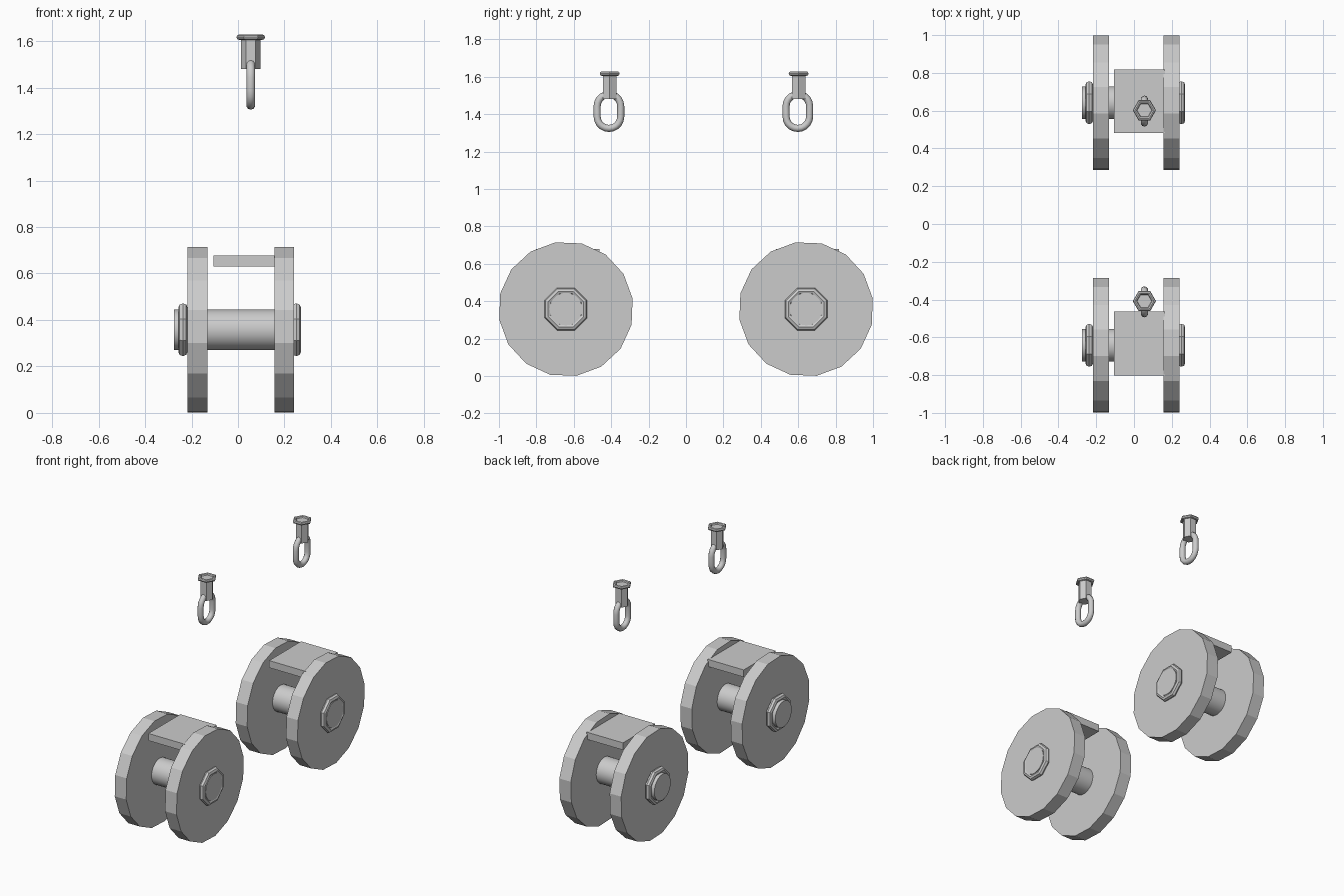
import bpy, bmesh
from math import cos, sin, pi, radians
from mathutils import Matrix

if "Cube" in bpy.data.objects:
    bpy.data.objects.remove(bpy.data.objects["Cube"])

def finish(name, bm, smooth=False):
    bmesh.ops.recalc_face_normals(bm, faces=bm.faces[:])
    me = bpy.data.meshes.new(name)
    bm.to_mesh(me)
    bm.free()
    ob = bpy.data.objects.new(name, me)
    bpy.context.collection.objects.link(ob)
    if smooth:
        bpy.ops.object.select_all(action='DESELECT')
        ob.select_set(True)
        bpy.context.view_layer.objects.active = ob
        bpy.ops.object.shade_smooth_by_angle(angle=radians(40))
    return ob

def prism(name, axis, lo, hi, c, r, n, phase=0.0, smooth=False):
    """n-sided prism along x (c = y,z) or z (c = x,y)"""
    bm = bmesh.new()
    rings = []
    for h in (lo, hi):
        ring = []
        for i in range(n):
            a = phase + 2 * pi * i / n
            u, v = c[0] + r * cos(a), c[1] + r * sin(a)
            ring.append(bm.verts.new((h, u, v) if axis == 'x' else (u, v, h)))
        bm.faces.new(ring)
        rings.append(ring)
    for i in range(n):
        j = (i + 1) % n
        bm.faces.new((rings[0][i], rings[0][j], rings[1][j], rings[1][i]))
    return finish(name, bm, smooth)

def tube(name, path, axis, centre, r, m=8, smooth=False):
    """closed round tube around a planar path of (u, v, nu, nv) points"""
    bm = bmesh.new()
    rings = []
    for u, v, nu, nv in path:
        ring = []
        for k in range(m):
            b = 2 * pi * k / m
            p, q, h = u + nu * r * cos(b), v + nv * r * cos(b), r * sin(b)
            co = (h, p, q) if axis == 'x' else (p, q, h)
            ring.append(bm.verts.new([s + t for s, t in zip(co, centre)]))
        rings.append(ring)
    for i in range(len(rings)):
        A, B = rings[i], rings[(i + 1) % len(rings)]
        for k in range(m):
            l = (k + 1) % m
            bm.faces.new((A[k], A[l], B[l], B[k]))
    return finish(name, bm, smooth)

def poly_path(r, n, phase=0.0):
    return [(r * cos(a), r * sin(a), cos(a), sin(a))
            for a in (phase + 2 * pi * i / n for i in range(n))]

def link_path(r, straight, n=10):
    pts = []
    for side in (1, -1):
        for i in range(n + 1):
            a = pi * i / n + (0 if side == 1 else pi)
            pts.append((r * cos(a), r * sin(a) + side * straight, cos(a), sin(a)))
    return pts

Z = 0.358
for tag, y, plate_y, hook_y in (("front", -0.642, -0.632, -0.408),
                                ("back", 0.642, 0.65, 0.602)):
    # pair of wheels
    for side, x0, x1 in (("left", -0.217, -0.132), ("right", 0.157, 0.242)):
        prism(f"{tag}_wheel_{side}", 'x', x0, x1, (y, Z), 0.361, 16, radians(9))
    # axle with octagonal collars
    prism(f"{tag}_axle", 'x', -0.275, 0.27, (y, Z), 0.087, 32, smooth=True)
    for side, x in (("left", -0.237), ("right", 0.251)):
        tube(f"{tag}_collar_{side}", poly_path(0.103, 8, pi / 8), 'x', (x, y, Z), 0.02)
    # flat plate between the wheels
    bm = bmesh.new()
    bmesh.ops.create_cube(bm, size=1, matrix=Matrix.Translation((0.03, plate_y, 0.654))
                          @ Matrix.Diagonal((0.27, 0.338, 0.048, 1)))
    finish(f"{tag}_plate", bm)
    # hanging hook: hexagonal shank, rim and chain link
    prism(f"{tag}_shank", 'z', 1.48, 1.617, (0.055, hook_y), 0.042, 6)
    tube(f"{tag}_shank_rim", poly_path(0.05, 6), 'z', (0.055, hook_y, 1.617), 0.0115)
    tube(f"{tag}_link", link_path(0.063, 0.028), 'x', (0.055, hook_y - 0.004, 1.415),
         0.019, 10, smooth=True)
